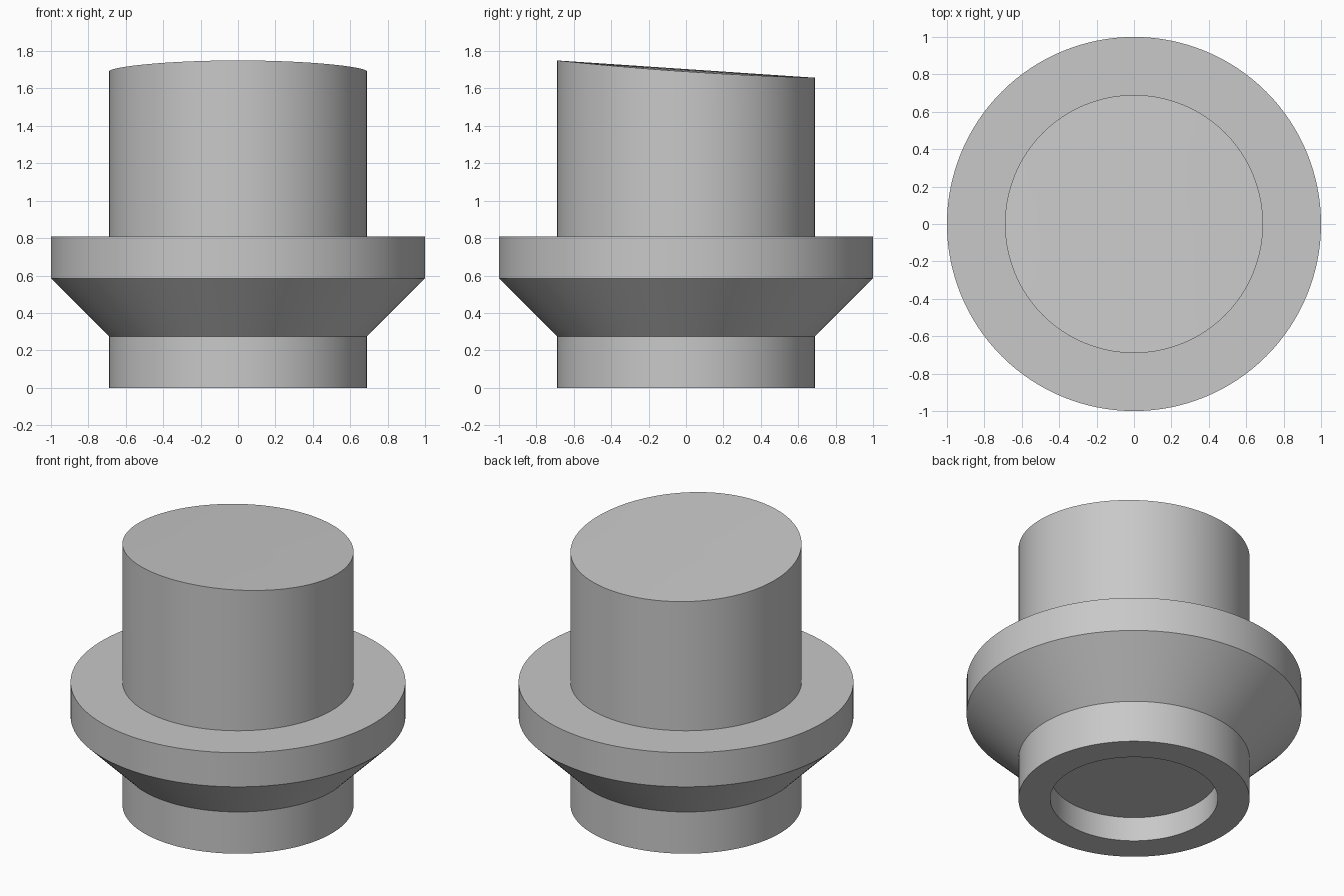
import bpy, bmesh, math

SEGMENTS = 128
STEM_RADIUS = 0.69
STEM_HEIGHT = 1.75

old = bpy.data.objects.get("Cube")
if old:
    bpy.data.objects.remove(old, do_unlink=True)

# Plain grey finish
grey = bpy.data.materials.new("plain_grey")
grey.use_nodes = True
colour = (0.58, 0.58, 0.58, 1)
grey.diffuse_color = colour
grey.node_tree.nodes["Principled BSDF"].inputs["Base Color"].default_value = colour

# Half section (radius, height): socket ceiling, socket wall, foot, cone, rim, stem
section = [
    (0, 0.16), (0.5, 0.16), (0.5, 0),
    (STEM_RADIUS, 0), (STEM_RADIUS, 0.275),
    (1, 0.585), (1, 0.81), (STEM_RADIUS, 0.81),
]
# Stem wall, then rings running inwards over the top face
section += [(STEM_RADIUS * f, STEM_HEIGHT) for f in (1, 0.75, 0.5, 0.25, 0)]

# Turn the section into a solid
bm = bmesh.new()
verts = [bm.verts.new((r, 0, z)) for r, z in section]
edges = [bm.edges.new(pair) for pair in zip(verts, verts[1:])]
bmesh.ops.spin(bm, geom=verts + edges, cent=(0, 0, 0), axis=(0, 0, 1),
               angle=math.tau, steps=SEGMENTS)
bmesh.ops.remove_doubles(bm, verts=bm.verts, dist=0.0005)

# Top face slopes down to the back and is gently crowned from side to side
for v in bm.verts:
    if v.co.z > STEM_HEIGHT - 0.01:
        v.co.z -= 0.067 * (v.co.y + STEM_RADIUS) + 0.028 * v.co.x ** 2

bmesh.ops.recalc_face_normals(bm, faces=bm.faces)
mesh = bpy.data.meshes.new("flanged_plug")
bm.to_mesh(mesh)
bm.free()
mesh.materials.append(grey)

plug = bpy.data.objects.new("flanged_plug", mesh)
bpy.context.collection.objects.link(plug)
bpy.ops.object.select_all(action="DESELECT")
plug.select_set(True)
bpy.context.view_layer.objects.active = plug
bpy.ops.object.shade_smooth_by_angle(angle=math.radians(30))
